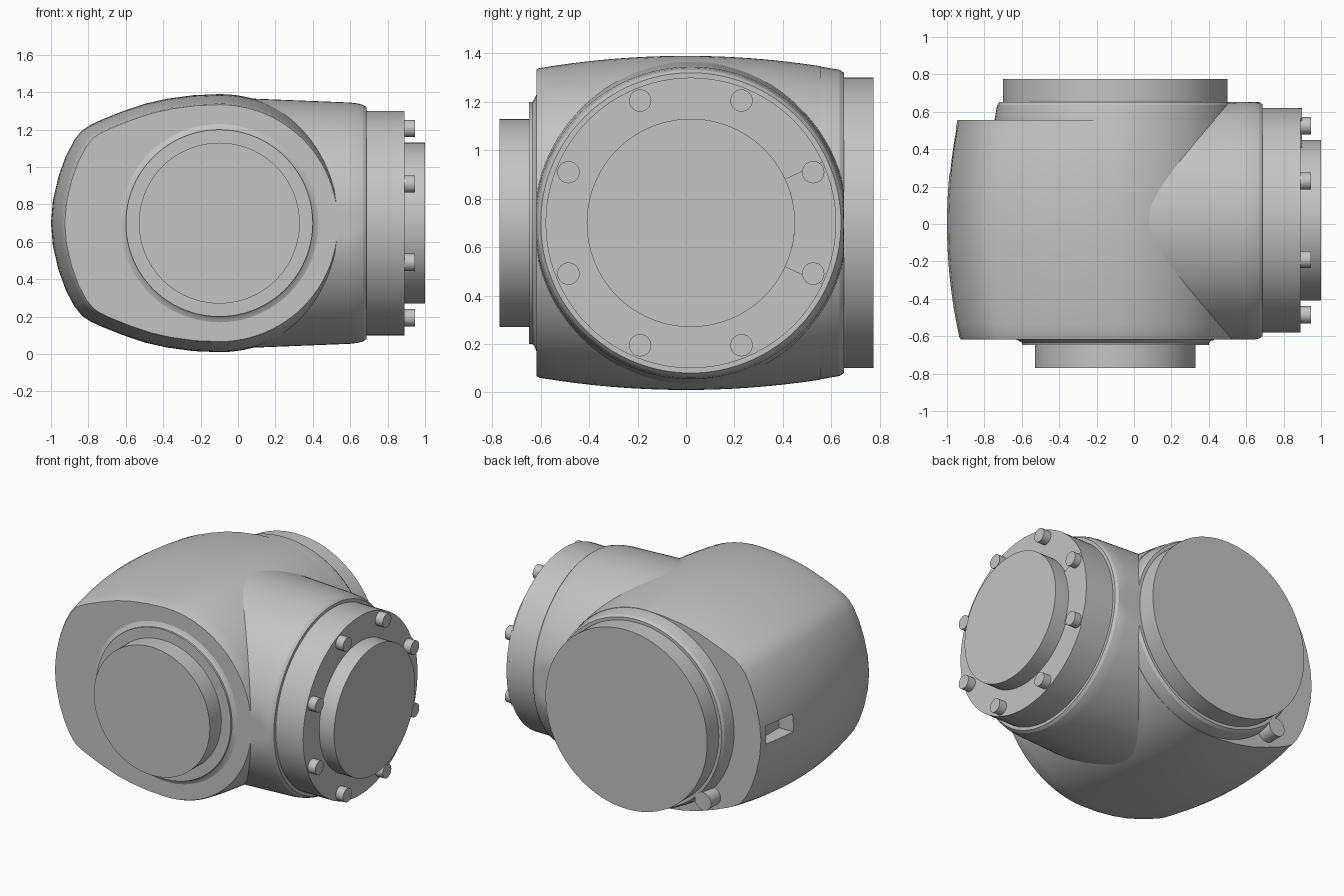
import bpy, bmesh, math
from mathutils import Vector

cube = bpy.data.objects.get("Cube")
if cube:
    bpy.data.objects.remove(cube)

grey = bpy.data.materials.new("light_grey")
grey.use_nodes = True
grey.diffuse_color = (0.55, 0.55, 0.55, 1)
grey.node_tree.nodes["Principled BSDF"].inputs["Base Color"].default_value = (0.55, 0.55, 0.55, 1)

CX, CY, CZ = -0.1, 0.02, 0.7   # housing axis, outlet axis, shared height


def loft(name, rings, angle=25):
    """Skin a closed solid over rings with equal point counts."""
    bm = bmesh.new()
    loops = [[bm.verts.new(p) for p in ring] for ring in rings]
    n = len(loops[0])
    for a, b in zip(loops, loops[1:]):
        for i in range(n):
            j = (i + 1) % n
            bm.faces.new((a[i], a[j], b[j], b[i]))
    bm.faces.new(loops[0])
    bm.faces.new(loops[-1])
    bmesh.ops.recalc_face_normals(bm, faces=bm.faces)
    mesh = bpy.data.meshes.new(name)
    bm.to_mesh(mesh)
    bm.free()
    mesh.materials.append(grey)
    obj = bpy.data.objects.new(name, mesh)
    bpy.context.collection.objects.link(obj)
    smooth(obj, angle)
    return obj


def smooth(obj, angle):
    bpy.ops.object.select_all(action='DESELECT')
    obj.select_set(True)
    bpy.context.view_layer.objects.active = obj
    bpy.ops.object.shade_smooth_by_angle(angle=math.radians(angle))


def circle(axis, u, v, pos, r, n):
    """Circle across the x axis at (y=u, z=v) or the y axis at (x=u, z=v)."""
    pts = []
    for i in range(n):
        t = math.tau * i / n
        a, b = u + r * math.cos(t), v + r * math.sin(t)
        pts.append(Vector((pos, a, b) if axis == 'x' else (a, pos, b)))
    return pts


def turned(name, axis, u, v, profile, n=96):
    return loft(name, [circle(axis, u, v, p, r, n) for p, r in profile])


# Housing outline: rounded nose on one side, half circle on the other
nose = [(-0.9, 0), (-0.89, 0.12), (-0.86, 0.25), (-0.82, 0.36), (-0.775, 0.445),
        (-0.735, 0.495), (-0.69, 0.525), (-0.63, 0.553), (-0.52, 0.597),
        (-0.4, 0.638), (-0.28, 0.665), (-0.14, 0.684)]
arc = [(0.69 * math.cos(t), 0.69 * math.sin(t))
       for t in (math.pi / 2 * (1 - i / 24) for i in range(25))]
upper = nose + arc
outline = upper + [(x, -z) for x, z in reversed(upper[1:-1])]

# Barrelled housing body
rings = []
stations = [-0.605 + 1.16 * i / 16 for i in range(17)]
for y in stations:
    s = 1 - 0.2 * y * y
    rings.append([Vector((CX + s * x, y, CZ + s * z)) for x, z in outline])
rings.insert(0, [Vector((CX + 0.918 * x, -0.618, CZ + 0.918 * z)) for x, z in outline])
body = loft("housing_body", rings)

# Slot pocket cut into the nose
slot = loft("slot_cutter", [
    [Vector((x, 0.39 + y, 0.72 + z)) for y, z in
     ((-0.12, -0.06), (0.12, -0.06), (0.12, 0.06), (-0.12, 0.06))]
    for x in (-1.1, -0.88)])
slot.hide_render = True
cut = body.modifiers.new("slot", 'BOOLEAN')
cut.operation = 'DIFFERENCE'
cut.solver = 'EXACT'
cut.object = slot
bpy.ops.object.select_all(action='DESELECT')
body.select_set(True)
bpy.context.view_layer.objects.active = body
bpy.ops.object.modifier_apply(modifier=cut.name)
bpy.data.objects.remove(slot)
smooth(body, 25)

# Side outlet, flattened where it meets the front and back planes
neck = [circle('x', CY, CZ, p, r, 128)
        for p, r in ((-0.05, 0.67), (0.1, 0.665), (0.35, 0.655), (0.6, 0.645),
                     (0.64, 0.64), (0.67, 0.632), (0.687, 0.62))]
for ring in neck:
    for p in ring:
        p.y = min(0.652, max(-0.618, p.y))
loft("outlet_neck", neck, 14)
turned("outlet_flange", 'x', CY, CZ, [(0.6, 0.6), (0.89, 0.6)])
turned("outlet_hub", 'x', CY, CZ, [(0.8, 0.43), (1.0, 0.43)])

# Raised pad between two bolts
edge = [math.radians(-25 + 50 * i / 16) for i in range(17)]
sector = [(0.43, t) for t in edge] + [(0.6, t) for t in reversed(edge)]
loft("flange_pad", [[Vector((x, CY + r * math.cos(t), CZ + r * math.sin(t)))
                     for r, t in sector] for x in (0.88, 0.898)])

# Flange bolts
for k in range(8):
    t = math.radians(22.5 + 45 * k)
    turned(f"flange_bolt_{k + 1}", 'x', CY + 0.547 * math.cos(t),
           CZ + 0.547 * math.sin(t), [(0.86, 0.046), (0.945, 0.046)], 24)

# Front boss and hub
turned("front_boss", 'y', CX, CZ, [(-0.55, 0.53), (-0.618, 0.53), (-0.626, 0.51),
                                   (-0.635, 0.5), (-0.648, 0.5)])
turned("front_hub", 'y', CX, CZ, [(-0.6, 0.43), (-0.77, 0.43)])

# Back boss, flange and locating lug
turned("back_boss", 'y', CX, CZ, [(0.45, 0.645), (0.56, 0.645), (0.6, 0.638),
                                  (0.635, 0.632), (0.652, 0.62)])
turned("back_flange", 'y', CX, CZ, [(0.6, 0.6), (0.775, 0.6)])
turned("back_lug", 'y', -0.585, 0.235, [(0.5, 0.06), (0.655, 0.06)], 24)
